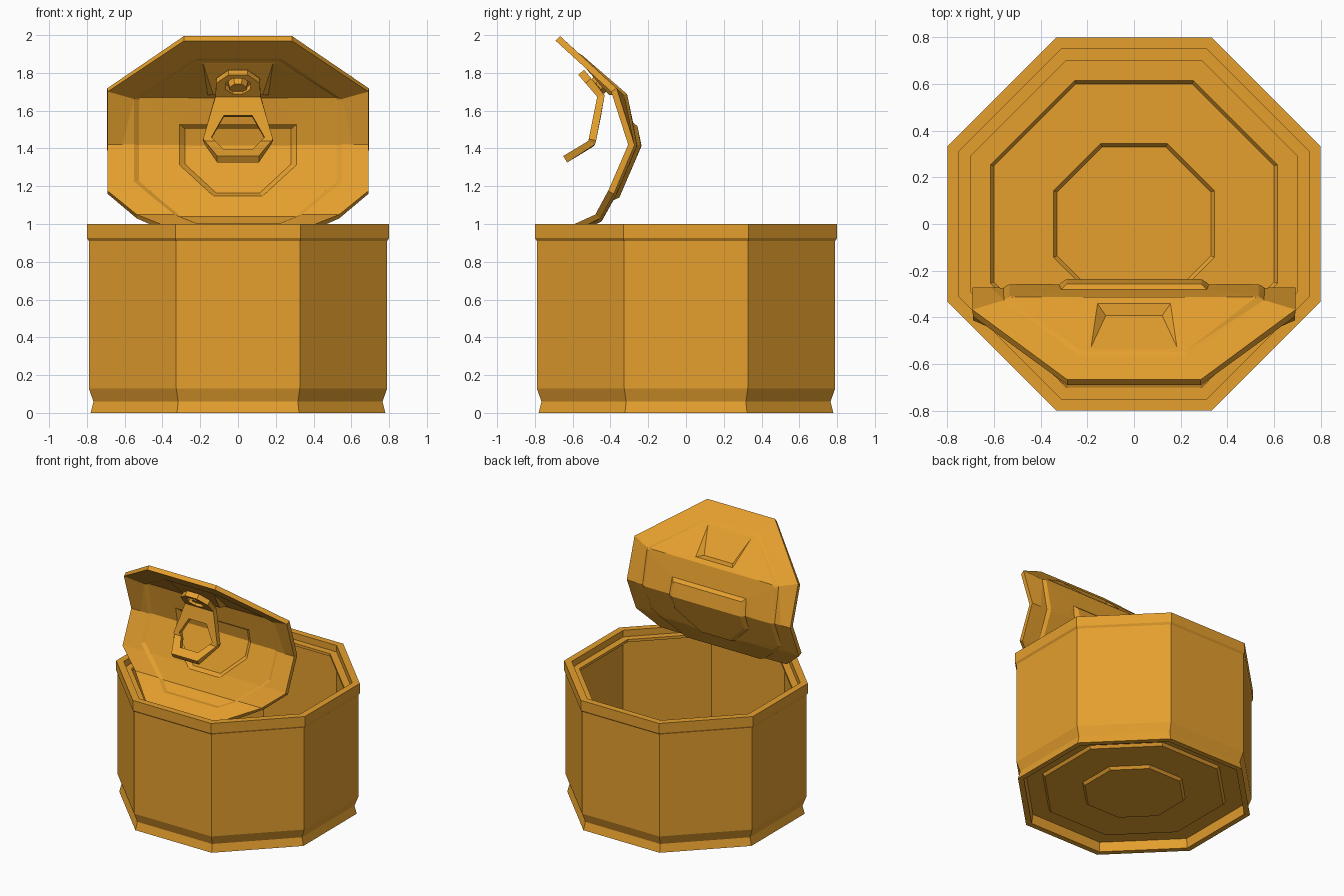
import bpy
import bmesh
import math
from mathutils import Vector

cube = bpy.data.objects.get("Cube")
if cube:
    bpy.data.objects.remove(cube)

gold = bpy.data.materials.new("golden_tin")
gold.use_nodes = True
COLOR = (0.78, 0.347, 0.027, 1)
gold.diffuse_color = COLOR
gold.node_tree.nodes["Principled BSDF"].inputs["Base Color"].default_value = COLOR


def finish(bm, name):
    mesh = bpy.data.meshes.new(name)
    bm.to_mesh(mesh)
    bm.free()
    obj = bpy.data.objects.new(name, mesh)
    bpy.context.collection.objects.link(obj)
    mesh.materials.append(gold)
    return obj


def octagon(apothem, cy=0, squash=1):
    r = apothem / math.cos(math.pi / 8)
    angles = [math.pi / 8 + i * math.pi / 4 for i in range(8)]
    return [(r * math.cos(a), cy + squash * r * math.sin(a)) for a in angles]


def mirrored(half):
    """Close a right-hand outline, listed top to bottom, across x = 0."""
    return half + [(-x, y) for x, y in reversed(half)]


def lathe(name, profile):
    """Eight-sided shell through (apothem, z) rings, capped at both ends."""
    bm = bmesh.new()
    rings = [[bm.verts.new((x, y, z)) for x, y in octagon(a)] for a, z in profile]
    for lower, upper in zip(rings, rings[1:]):
        for i in range(8):
            j = (i + 1) % 8
            bm.faces.new((lower[i], lower[j], upper[j], upper[i]))
    bm.faces.new(rings[0])
    bm.faces.new(rings[-1])
    bmesh.ops.recalc_face_normals(bm, faces=bm.faces)
    return finish(bm, name)


def add_loop(bm, points, depths):
    verts = [bm.verts.new((x, y, d)) for (x, y), d in zip(points, depths)]
    return [bm.edges.new((v, verts[i - 1])) for i, v in enumerate(verts)]


def fill(bm, *loops):
    edges = [e for loop in loops for e in loop]
    bmesh.ops.triangle_fill(bm, edges=edges, normal=(0, 0, 1), use_beauty=True)


def bend_sheet(bm, name, path, thickness, corner_fold=None):
    """Fold a flat sheet along (s, y, z) stations and thicken it backwards.

    The corner fold leaves the side rim uncut, so it runs out to the corners.
    """
    for s, _, _ in path[1:-1]:
        faces = [f for f in bm.faces
                 if s != corner_fold or all(abs(v.co.x) < 0.65 for v in f.verts)]
        edges = list({e for f in faces for e in f.edges})
        verts = list({v for f in faces for v in f.verts})
        bmesh.ops.bisect_plane(bm, geom=verts + edges + faces, dist=1e-4,
                               plane_co=(0, s, 0), plane_no=(0, 1, 0))
    bm.normal_update()
    for f in bm.faces:
        if f.normal.z < 0:
            f.normal_flip()
    points = [Vector((0, y, z)) for _, y, z in path]
    backs = []
    for a, b in zip(points, points[1:]):
        d = (b - a).normalized()
        backs.append(Vector((0, d.z, -d.y)))
    mitres = [backs[0]] + [(a + b).normalized() for a, b in zip(backs, backs[1:])] + [backs[-1]]
    for v in bm.verts:
        x, s, depth = v.co
        i = max(k for k in range(len(path) - 1) if k == 0 or path[k][0] <= s + 1e-5)
        t = (s - path[i][0]) / (path[i + 1][0] - path[i][0])
        v.co = points[i].lerp(points[i + 1], t) + mitres[i].lerp(mitres[i + 1], t) * depth
        v.co.x = x
    obj = finish(bm, name)
    solid = obj.modifiers.new("thickness", 'SOLIDIFY')
    solid.thickness = thickness
    solid.offset = -1


# Can body: stepped base underside, outer wall, rim, torn lip, inside wall, floor
FLOOR = [(0.33, 0.03), (0.345, 0.05), (0.60, 0.05), (0.615, 0.07)]
under = FLOOR + [(0.73, 0.07), (0.74, 0)]
wall = [(0.78, 0), (0.765, 0.06), (0.79, 0.13), (0.79, 0.91), (0.80, 0.925), (0.80, 1)]
lip = [(0.75, 1), (0.75, 0.95), (0.70, 0.95), (0.70, 0.93), (0.75, 0.92)]
inside = [(0.75, 0.085)] + [(a, z + 0.015) for a, z in reversed(FLOOR)]
lathe("can_body", under + wall + lip + inside)

# Peeled lid: octagonal sheet with embossed rings and a wedge-shaped rivet panel
MID = 0.69
FOLD = MID + 0.55 * math.tan(math.pi / 8)
bm = bmesh.new()
edge = add_loop(bm, octagon(0.69, MID), [0] * 8)
step_top = add_loop(bm, octagon(0.55, MID), [0] * 8)
step_low = add_loop(bm, octagon(0.525, MID), [0.015, 0.005, 0.005] + [0.015] * 5)
dish_top = add_loop(bm, mirrored([(0.31, 0.79), (0.31, 0.57), (0.13, 0.38)]), [0.015] * 6)
dish_low = add_loop(bm, mirrored([(0.28, 0.765), (0.28, 0.58), (0.115, 0.41)]), [0.037] * 6)
panel_low = add_loop(bm, mirrored([(0.21, 1.20), (0.16, 0.94)]), [0.005, 0.012, 0.012, 0.005])
panel_top = add_loop(bm, mirrored([(0.185, 1.195), (0.13, 0.965)]), [0.004, -0.022, -0.022, 0.004])
fill(bm, edge, step_top)
fill(bm, step_top, step_low)
fill(bm, step_low, dish_top, panel_low)
fill(bm, dish_top, dish_low)
fill(bm, dish_low)
fill(bm, panel_low, panel_top)
fill(bm, panel_top)
bend_sheet(bm, "peeled_lid", [
    (0, -0.70, 0.95), (0.25, -0.48, 1.05), (0.41, -0.41, 1.18),
    (MID, -0.306, 1.42), (FOLD, -0.354, 1.662), (1.38, -0.69, 1.97)], 0.034, FOLD)

# Pull tab with finger hole and rivet hole
bm = bmesh.new()
outline = add_loop(bm, mirrored([(0.05, 1.79), (0.115, 1.745), (0.12, 1.673),
                                 (0.185, 1.45), (0.11, 1.36)]), [0] * 10)
finger = add_loop(bm, mirrored([(0.075, 1.575), (0.14, 1.46), (0.075, 1.395)]), [0] * 6)
rivet_hole = add_loop(bm, octagon(0.065, 1.73, 0.64), [0] * 8)
fill(bm, outline, finger, rivet_hole)
bend_sheet(bm, "pull_tab", [
    (1.36, -0.65, 1.36), (1.44, -0.517, 1.44),
    (1.673, -0.47, 1.673), (1.79, -0.57, 1.79)], 0.04)

# Rivet joining the tab to the lid
rivet = lathe("rivet", [(0.055, -0.01), (0.045, 0.045)])
rivet.location = (0, -0.45, 1.745)
rivet.rotation_euler = Vector((0, -0.66, -0.75)).to_track_quat('Z', 'X').to_euler()
